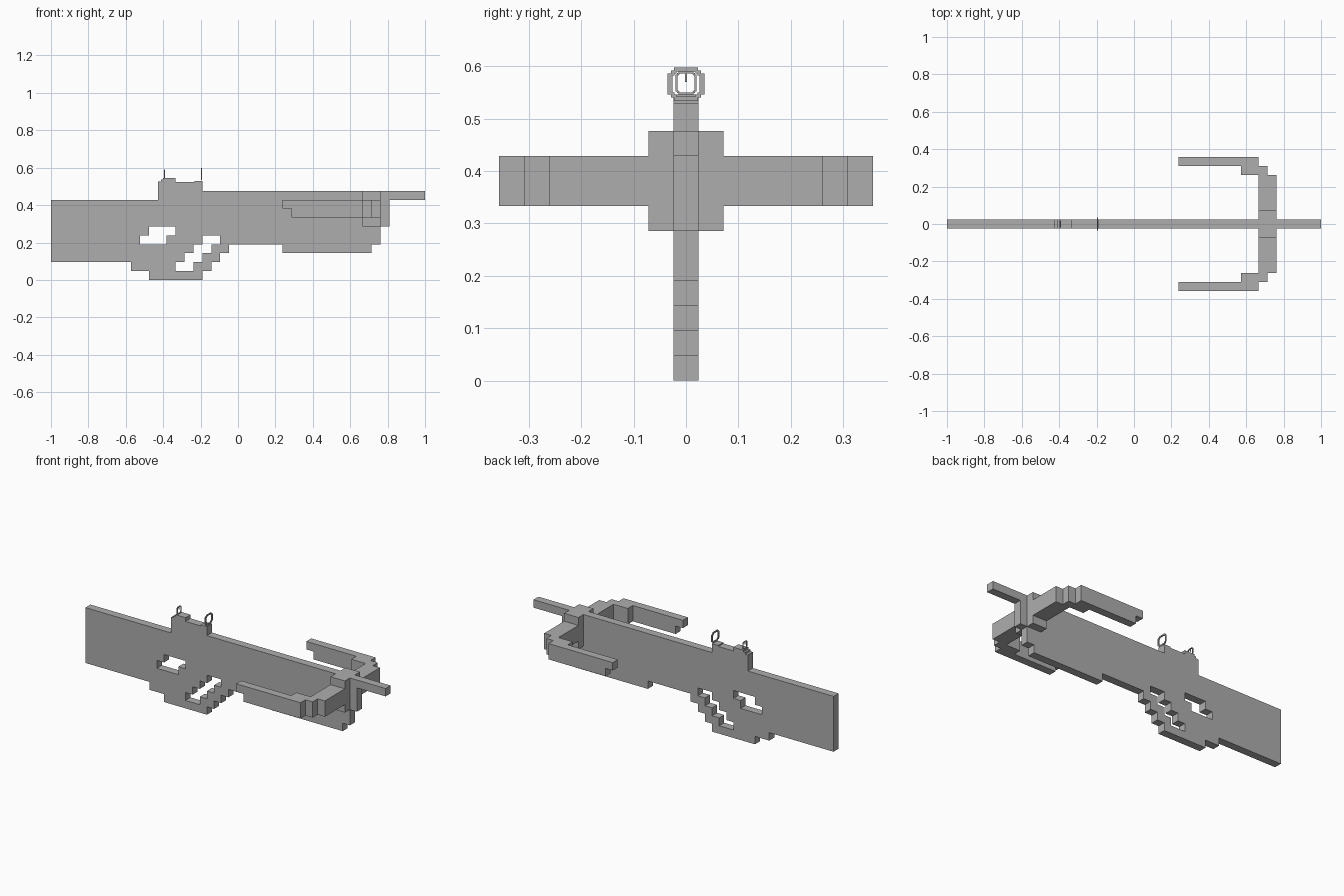
import bpy, bmesh
from mathutils import Matrix, Vector

cube = bpy.data.objects.get("Cube")
if cube:
    bpy.data.objects.remove(cube, do_unlink=True)

U = 1 / 21  # one block

grey = bpy.data.materials.new("plain_grey")
grey.use_nodes = True
grey.diffuse_color = (0.42, 0.42, 0.42, 1)
grey.node_tree.nodes["Principled BSDF"].inputs["Base Color"].default_value = grey.diffuse_color

# Planes in which a profile may be drawn
SIDE = Matrix(((1, 0, 0), (0, 0, -1), (0, 1, 0)))
PLAN = Matrix.Identity(3)
FACING = Matrix(((0, 0, 1), (1, 0, 0), (0, 1, 0)))


def prism(name, loops, plane, half, centre=(0, 0, 0), scale=U):
    """Extrude an outline, with any further loops cut as holes."""
    curve = bpy.data.curves.new(name, "CURVE")
    curve.dimensions = "2D"
    curve.fill_mode = "BOTH"
    curve.extrude = half * scale
    for loop in loops:
        spline = curve.splines.new("POLY")
        spline.points.add(len(loop) - 1)
        for p, (a, b) in zip(spline.points, loop):
            p.co = (a * scale, b * scale, 0, 1)
        spline.use_cyclic_u = True
    temp = bpy.data.objects.new(name + "_outline", curve)
    bpy.context.collection.objects.link(temp)
    graph = bpy.context.evaluated_depsgraph_get()
    mesh = bpy.data.meshes.new_from_object(temp.evaluated_get(graph))
    bpy.data.objects.remove(temp, do_unlink=True)
    bpy.data.curves.remove(curve)

    bm = bmesh.new()
    bm.from_mesh(mesh)
    bm.transform(Matrix.Translation(Vector(centre) * scale) @ plane.to_4x4())
    bmesh.ops.remove_doubles(bm, verts=bm.verts, dist=1e-5)
    bmesh.ops.recalc_face_normals(bm, faces=bm.faces)
    for f in bm.faces:
        f.smooth = False
    bm.to_mesh(mesh)
    bm.free()
    mesh.name = name
    mesh.materials.clear()
    mesh.materials.append(grey)
    obj = bpy.data.objects.new(name, mesh)
    bpy.context.collection.objects.link(obj)
    return obj


def rect(a0, a1, b0, b1):
    return [(a0, b0), (a1, b0), (a1, b1), (a0, b1)]


def stairs(start, count, da, db):
    """Stepped run of points, each step going first in a and then in b."""
    a, b = start
    pts = [(a, b)]
    for _ in range(count):
        a += da
        pts.append((a, b))
        b += db
        pts.append((a, b))
    return pts


def stepped_loop(w, h, c):
    """Rectangle with two small steps at each corner."""
    q = [(w, h - 2 * c), (w - c, h - 2 * c), (w - c, h - c), (w - 2 * c, h - c), (w - 2 * c, h)]
    top = q + [(-a, b) for a, b in reversed(q)]
    return top + [(a, -b) for a, b in reversed(top)]


# Stock and body, with a grip hole and a stepped trigger-guard hole
body = [(-21, 2), (-12, 2), (-12, 1), (-10, 1), (-10, 0), (-4, 0)]
body += [(-4, 1), (-3, 1), (-3, 2), (-2, 2), (-2, 3), (-1, 3), (-1, 4)]
body += [(5, 4), (5, 3), (15, 3), (15, 4), (16, 4), (16, 6), (17, 6), (17, 9)]
body += [(21, 9), (21, 10), (-4, 10), (-4, 11), (-9, 11), (-9, 9), (-21, 9)]
grip_hole = [(-11, 4), (-8, 4), (-8, 5), (-7, 5), (-7, 6), (-10, 6), (-10, 5), (-11, 5)]
guard_hole = [(-7, 1)] + [(a, b) for a, b in stairs((-5, 1), 0, 1, 1)]
for step in range(3):
    guard_hole += [(step - 5, step + 2), (step - 4, step + 2)]
guard_hole += [(-2, 5), (-4, 5)]
for step in range(3):
    guard_hole += [(-4 - step, 4 - step), (-5 - step, 4 - step)]
prism("stock_body", [body, grip_hole, guard_hole], SIDE, 0.5)

# Bow: centre block and two stepped limbs with notched tips
prism("bow_centre", [rect(14, 16, -1.5, 1.5)], PLAN, 2, (0, 0, 8))
limb = [(14, 1.5), (16, 1.5), (16, 5.5), (15, 5.5), (15, 6.5), (14, 6.5), (14, 7.5),
        (6, 7.5), (6, 6.5), (12, 6.5), (12, 5.5), (14, 5.5)]
for side, s in (("left", 1), ("right", -1)):
    prism("bow_limb_" + side, [[(a, s * b) for a, b in limb]], PLAN, 1, (0, 0, 8))
    prism("bow_tip_" + side, [rect(5, 6, s * 6.5, s * 7.5)], PLAN, 0.5, (0, 0, 8.5))

# Sight mounts
mount = [(-0.427, 0.52), (-0.333, 0.52), (-0.333, 0.546), (-0.4, 0.546),
         (-0.4, 0.536), (-0.412, 0.536), (-0.412, 0.525), (-0.427, 0.525)]
prism("small_sight_mount", [mount], SIDE, 0.0238, scale=1)
prism("large_sight_mount", [rect(-0.232, -0.19, 0.52, 0.53)], SIDE, 0.0238, scale=1)

# Sight rings and aiming pin
prism("large_sight_ring", [stepped_loop(0.035, 0.032, 0.006), stepped_loop(0.026, 0.024, 0.004)],
      FACING, 0.003, (-0.195, 0, 0.566), scale=1)
prism("small_sight_ring", [stepped_loop(0.02, 0.022, 0.003), stepped_loop(0.016, 0.018, 0.002)],
      FACING, 0.003, (-0.393, 0, 0.568), scale=1)
prism("aiming_pin", [rect(-0.0015, 0.0015, 0.57, 0.588)], FACING, 0.002, (-0.393, 0, 0), scale=1)
